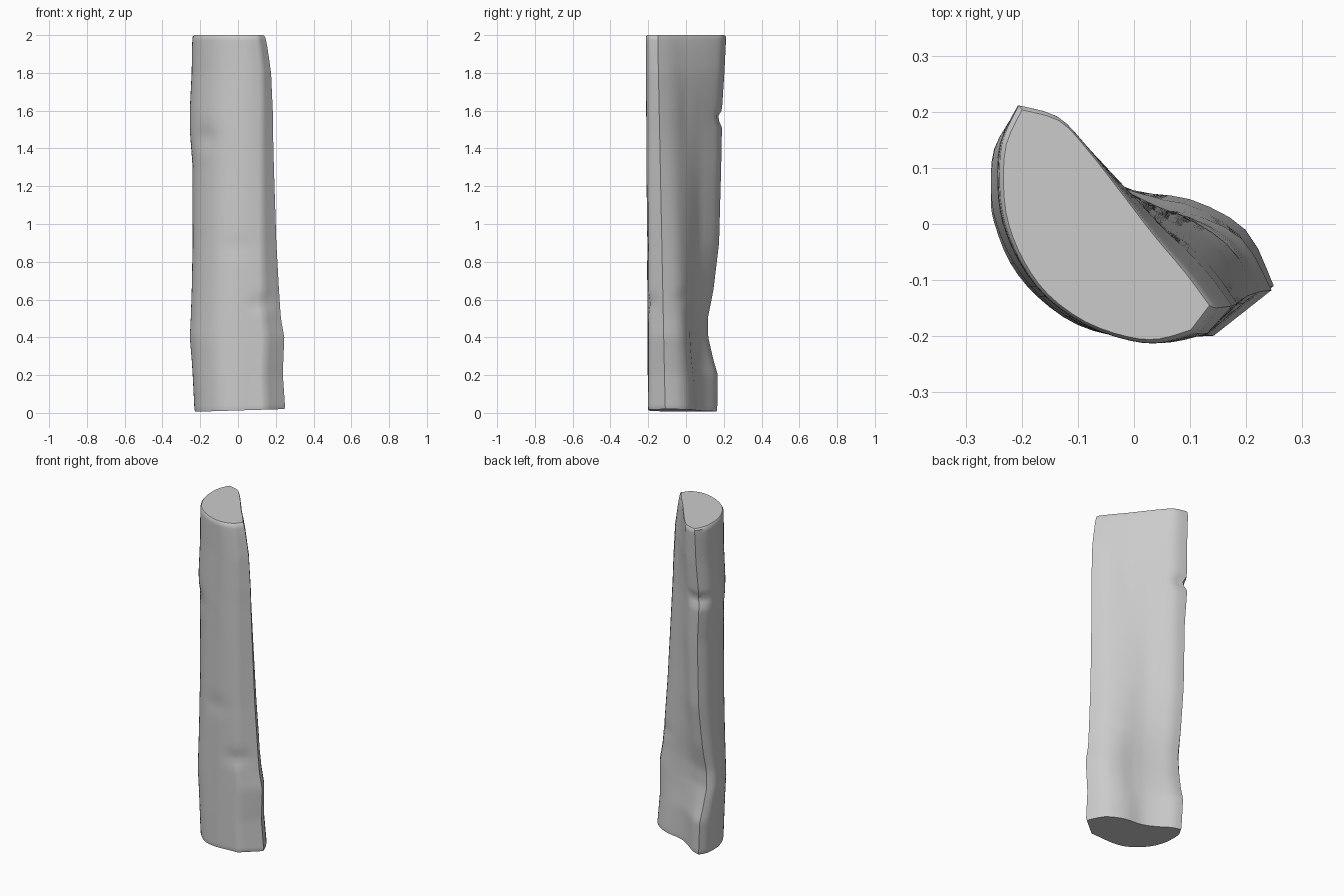
import bpy, bmesh, math
from mathutils import Vector

if "Cube" in bpy.data.objects:
    bpy.data.objects.remove(bpy.data.objects["Cube"])

# D-shaped cross-sections: bark side first, then the split face
TOP = [(-.21, .215), (-.24, .15), (-.245, .07), (-.235, 0), (-.205, -.07), (-.16, -.13),
       (-.09, -.18), (-.01, -.208), (.05, -.212), (.11, -.195), (.145, -.15), (.10, -.09),
       (.04, -.02), (-.03, .07), (-.09, .145), (-.14, .195)]
BOTTOM = [(-.2, .165), (-.225, .12), (-.23, .06), (-.225, 0), (-.2, -.07), (-.155, -.13),
          (-.09, -.18), (-.01, -.2), (.07, -.2), (.14, -.2), (.25, -.11), (.2, -.01),
          (.1, .045), (0, .06), (-.08, .10), (-.15, .15)]
# Silhouette by height: z, min x, max x, max y
LIMITS = [(0, -.23, .25, .165), (.2, -.24, .237, .168), (.28, -.245, .24, .145),
          (.4, -.255, .245, .118), (.5, -.25, .227, .115), (.65, -.245, .217, .145),
          (.9, -.24, .203, .175), (1.3, -.24, .19, .186), (1.5, -.255, .185, .19),
          (1.6, -.255, .184, .19), (1.8, -.245, .175, .203), (1.94, -.243, .155, .21),
          (2, -.24, .142, .213)]
# Knots and notches: position, radius, height radius, inward depth
DENTS = [((-.17, -.11, 1.46), .08, .06, .012), ((.13, -.2, .58), .06, .04, .014),
         ((.0, -.2, .88), .08, .05, .006), ((-.2, .19, 1.56), .07, .025, .03),
         ((.17, .02, .61), .05, .03, .022), ((.06, .05, .4), .03, .25, .012),
         ((-.03, .1, 1.0), .03, .3, .008), ((.05, .0, 1.6), .025, .2, .006)]
SUB = 3


def limits(z):
    for a, b in zip(LIMITS, LIMITS[1:]):
        if z <= b[0]:
            f = (z - a[0]) / (b[0] - a[0])
            return [p + (q - p) * f for p, q in zip(a, b)][1:]
    return LIMITS[-1][1:]


def smooth_loop(pts):
    n, out = len(pts), []
    for i in range(n):
        a, b, c, d = (pts[(i + k) % n] for k in (-1, 0, 1, 2))
        # keep tangents straight at the three split corners
        if i in (0, 9, 10):
            a = b
        if (i + 1) % n in (0, 9, 10):
            d = c
        for s in range(SUB):
            t = s / SUB
            out.append(.5 * (2 * b + (c - a) * t + (2 * a - 5 * b + 4 * c - d) * t * t
                             + (3 * b - a - 3 * c + d) * t ** 3))
    return out


def section(z):
    t = z / 2
    pts = [Vector(b).lerp(Vector(a), t) for a, b in zip(TOP, BOTTOM)]
    x0, x1 = min(p.x for p in pts), max(p.x for p in pts)
    y1 = max(p.y for p in pts)
    lo, hi, ymax = limits(z)
    for p in pts:
        p.x = lo + (p.x - x0) / (x1 - x0) * (hi - lo)
        if p.y > 0:
            p.y *= ymax / y1
    ring = []
    for p in smooth_loop(pts):
        v = Vector((p.x, p.y, z))
        inward = Vector((-.05 - p.x, -.05 - p.y, 0)).normalized()
        for c, r, h, depth in DENTS:
            e = ((v.x - c[0]) ** 2 + (v.y - c[1]) ** 2) / r ** 2 + ((z - c[2]) / h) ** 2
            v += inward * depth * math.exp(-e)
        ring.append(v)
    return ring


# Log body, rings lofted bottom to top with softened saw cuts
bm = bmesh.new()
levels = [(0, .985, .0), (.015, 1, .015)]
levels += [(2 * i / 70, 1, 2 * i / 70) for i in range(1, 70)]
levels += [(1.99, .995, 1.992), (2, .96, 2)]
rings = []
for z, s, h in levels:
    row = []
    for v in section(z):
        c = Vector((-.05, -.03))
        x, y = c.x + (v.x - c.x) * s, c.y + (v.y - c.y) * s
        tilt = (.006 + .03 * (x + .23)) * max(0, 1 - h / .3)   # slanted base cut
        row.append(bm.verts.new((x, y, h + tilt)))
    rings.append(row)
n = len(rings[0])
for a, b in zip(rings, rings[1:]):
    for i in range(n):
        j = (i + 1) % n
        bm.faces.new((a[i], a[j], b[j], b[i]))
bm.faces.new(rings[-1])
bm.faces.new(rings[0][::-1])
bmesh.ops.recalc_face_normals(bm, faces=bm.faces)

mesh = bpy.data.meshes.new("split_log")
bm.to_mesh(mesh)
bm.free()
log = bpy.data.objects.new("split_log", mesh)
bpy.context.collection.objects.link(log)
bpy.context.view_layer.objects.active = log
log.select_set(True)
bpy.ops.object.shade_smooth_by_angle(angle=math.radians(40))
